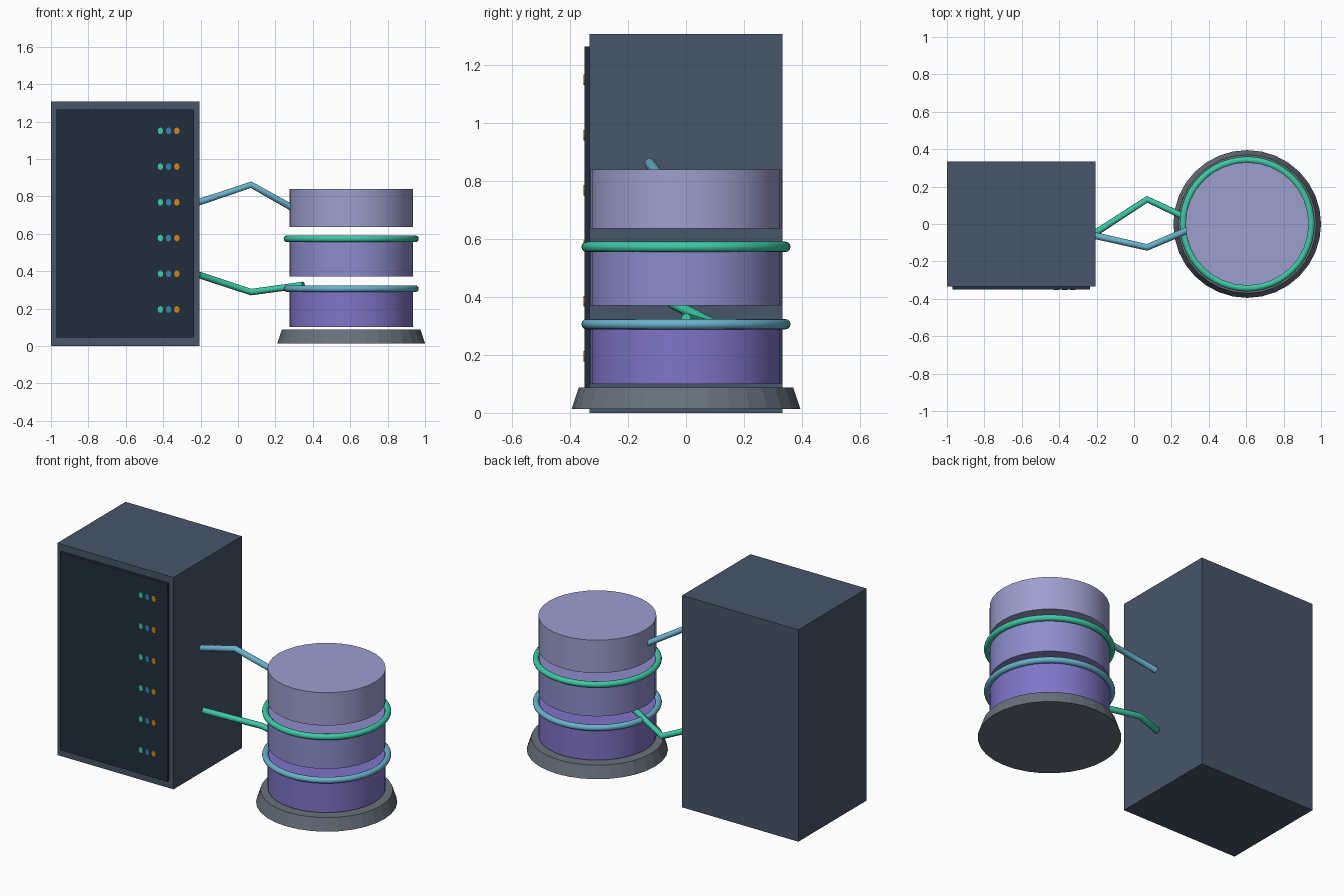
import bpy, bmesh, math
from mathutils import Vector

cube = bpy.data.objects.get("Cube")
if cube:
    bpy.data.objects.remove(cube, do_unlink=True)


def material(name, rgb):
    """Flat material from an sRGB colour in 0..255."""
    lin = [(c / 255 / 12.92) if c < 11 else ((c / 255 + 0.055) / 1.055) ** 2.4 for c in rgb]
    m = bpy.data.materials.new(name)
    m.use_nodes = True
    m.diffuse_color = (*lin, 1)
    m.node_tree.nodes["Principled BSDF"].inputs["Base Color"].default_value = (*lin, 1)
    return m


SLATE = material("slate", (71, 85, 105))
NAVY = material("dark navy", (32, 45, 60))
LAVENDER = material("pale lavender", (157, 159, 206))
PERIWINKLE = material("periwinkle", (141, 140, 204))
VIOLET = material("violet", (128, 116, 200))
GREY = material("grey", (104, 113, 124))
GREEN = material("green", (62, 200, 165))
SKY = material("sky blue", (106, 178, 204))
BLUE = material("lamp blue", (50, 132, 178))
ORANGE = material("lamp orange", (210, 134, 20))


def finish(name, mat, smooth=False):
    ob = bpy.context.object
    ob.name = name
    ob.data.materials.append(mat)
    if smooth:
        bpy.ops.object.shade_smooth_by_angle(angle=math.radians(35))
    return ob


def box(name, lo, hi, mat):
    lo, hi = Vector(lo), Vector(hi)
    bpy.ops.mesh.primitive_cube_add(size=1, location=(lo + hi) / 2)
    bpy.context.object.scale = hi - lo
    bpy.ops.object.transform_apply(location=False, rotation=False, scale=True)
    return finish(name, mat)


def drum(name, r_low, r_high, z0, z1, mat, sides=32, smooth=True):
    bpy.ops.mesh.primitive_cone_add(vertices=sides, radius1=r_low, radius2=r_high,
                                    depth=z1 - z0, location=(DRUM_X, 0, (z0 + z1) / 2))
    return finish(name, mat, smooth)


def cable(name, points, radius, mat):
    """Tube with mitred joints along a few points."""
    curve = bpy.data.curves.new(name, "CURVE")
    curve.dimensions = "3D"
    curve.bevel_depth = radius
    curve.bevel_resolution = 3
    curve.use_fill_caps = True
    spline = curve.splines.new("POLY")
    spline.points.add(len(points) - 1)
    for p, co in zip(spline.points, points):
        p.co = (*co, 1)
    curve.materials.append(mat)
    ob = bpy.data.objects.new(name, curve)
    bpy.context.collection.objects.link(ob)


# Cabinet and its door
box("cabinet", (-1, -0.333, 0), (-0.207, 0.333, 1.307), SLATE)
box("cabinet_door", (-0.97, -0.35, 0.045), (-0.236, -0.33, 1.265), NAVY)

# Rows of indicator lamps
for row in range(6):
    for col, mat in enumerate((GREEN, BLUE, ORANGE)):
        bpy.ops.mesh.primitive_cylinder_add(
            vertices=12, radius=0.018, depth=0.008,
            location=(-0.415 + 0.044 * col, -0.35, 0.195 + 0.191 * row),
            rotation=(math.pi / 2, 0, 0))
        bpy.context.object.scale.x = 0.8
        finish(f"lamp_{row}_{col}", mat)

# Stacked drum on a flared base
DRUM_X = 0.605
drum("drum_base", 0.395, 0.37, 0.013, 0.088, GREY, 32, False)
for name, z, mat in (("drum_lower", 0.1, VIOLET), ("drum_middle", 0.37, PERIWINKLE),
                     ("drum_upper", 0.637, LAVENDER)):
    drum(name, 0.33, 0.33, z, z + 0.203, mat)

# Rings around the drum
for name, z, mat in (("ring_lower", 0.306, SKY), ("ring_upper", 0.573, GREEN)):
    bpy.ops.mesh.primitive_torus_add(location=(DRUM_X, 0, z), major_radius=0.343,
                                     minor_radius=0.018, major_segments=48, minor_segments=12)
    finish(name, mat, True)

# Cables from cabinet to drum
cable("cable_upper", [(-0.21, -0.062, 0.768), (0.07, -0.125, 0.862), (0.34, -0.01, 0.71)], 0.018, SKY)
cable("cable_lower", [(-0.21, -0.05, 0.38), (0.07, 0.132, 0.288), (0.35, 0.0, 0.326)], 0.018, GREEN)
